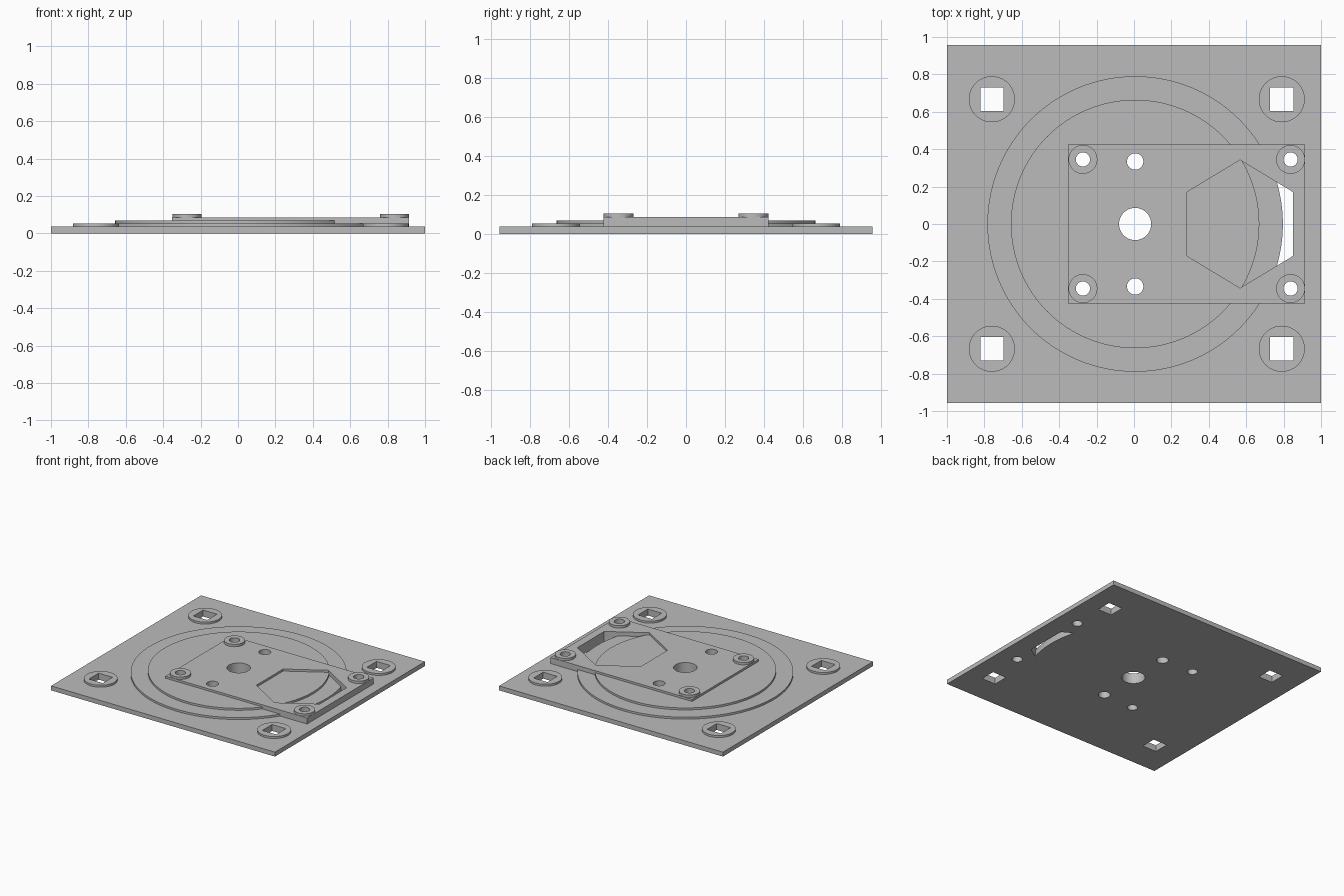
import bpy
import bmesh
from math import cos, sin, pi, radians

cube = bpy.data.objects.get("Cube")
if cube:
    bpy.data.objects.remove(cube, do_unlink=True)

grey = bpy.data.materials.new("plain grey")
grey.use_nodes = True
grey.diffuse_color = (0.5, 0.5, 0.5, 1)
grey.node_tree.nodes["Principled BSDF"].inputs["Base Color"].default_value = (0.5, 0.5, 0.5, 1)

# Heights of the stacked layers
BASE, LOWER, UPPER, BLOCK, BOSS = 0.036, 0.052, 0.068, 0.085, 0.104
MID = 0.006  # x of the disc axis


def circle(x, y, r, n=64):
    return [(x + r * cos(2 * pi * i / n), y + r * sin(2 * pi * i / n)) for i in range(n)]


def rect(x, y, hx, hy):
    return [(x - hx, y - hy), (x + hx, y - hy), (x + hx, y + hy), (x - hx, y + hy)]


def prism(name, outlines, z0, z1):
    """Extrude one or more separate outlines between two heights."""
    bm = bmesh.new()
    for pts in outlines:
        face = bm.faces.new([bm.verts.new((x, y, z0)) for x, y in pts])
        top = bmesh.ops.extrude_face_region(bm, geom=[face])["geom"]
        verts = [v for v in top if isinstance(v, bmesh.types.BMVert)]
        bmesh.ops.translate(bm, verts=verts, vec=(0, 0, z1 - z0))
    bmesh.ops.recalc_face_normals(bm, faces=bm.faces)
    mesh = bpy.data.meshes.new(name)
    bm.to_mesh(mesh)
    bm.free()
    mesh.materials.append(grey)
    obj = bpy.data.objects.new(name, mesh)
    bpy.context.collection.objects.link(obj)
    return obj


def cut(obj, *cutters):
    """Subtract the cutters and bake the result."""
    for cutter in cutters:
        mod = obj.modifiers.new("cut", 'BOOLEAN')
        mod.operation, mod.solver, mod.object = 'DIFFERENCE', 'EXACT', cutter
    bpy.context.view_layer.update()
    baked = bpy.data.meshes.new_from_object(obj.evaluated_get(bpy.context.evaluated_depsgraph_get()))
    obj.modifiers.clear()
    obj.data = baked


# Hole positions
pads = [(x, y) for x in (-0.76, 0.79) for y in (-0.667, 0.667)]
bosses = [(x, y) for x in (-0.273, 0.837) for y in (-0.345, 0.345)]

# Cutters: through holes, hexagonal window, and the part of it outside the lower disc
holes = prism("hole_cutter",
              [circle(MID, 0, 0.086)]
              + [circle(MID, y, 0.044, 32) for y in (-0.334, 0.334)]
              + [circle(x, y, 0.038, 32) for x, y in bosses]
              + [rect(x, y, 0.062, 0.062) for x, y in pads], -0.1, 0.3)
hexagon = [(0.567 + 0.327 * cos(radians(a)), 0.342 * sin(radians(a))) for a in range(30, 390, 60)]
window = prism("window_cutter", [hexagon], -0.1, 0.3)
slit = prism("slit_cutter", [hexagon], -0.1, 0.3)
core = prism("core_cutter", [circle(MID, 0, 0.79, 128)], -0.2, 0.4)
cut(slit, core)

# Base plate with its slit
base_plate = prism("base_plate", [rect(0, 0, 1, 0.957)], 0, BASE)
cut(base_plate, holes, slit)

# Two stepped discs
lower_disc = prism("lower_disc", [circle(MID, 0, 0.79, 128)], BASE, LOWER)
upper_disc = prism("upper_disc", [circle(MID, 0, 0.664, 128)], LOWER, UPPER)
cut(lower_disc, holes)
cut(upper_disc, holes)

# Offset block with the hexagonal window
mounting_block = prism("mounting_block", [rect(0.281, 0, 0.633, 0.424)], BASE, BLOCK)
cut(mounting_block, holes, window)

# Round pads at the plate corners and bosses at the block corners
corner_pads = prism("corner_pads", [circle(x, y, 0.123) for x, y in pads], BASE, LOWER)
block_bosses = prism("block_bosses", [circle(x, y, 0.077) for x, y in bosses], BLOCK, BOSS)
cut(corner_pads, holes)
cut(block_bosses, holes)

for helper in (holes, window, slit, core):
    bpy.data.objects.remove(helper, do_unlink=True)

# Smooth round walls, sharp rims
bpy.ops.object.select_all(action='DESELECT')
for part in (base_plate, lower_disc, upper_disc, mounting_block, corner_pads, block_bosses):
    part.select_set(True)
    bpy.context.view_layer.objects.active = part
bpy.ops.object.shade_smooth_by_angle(angle=radians(30))
